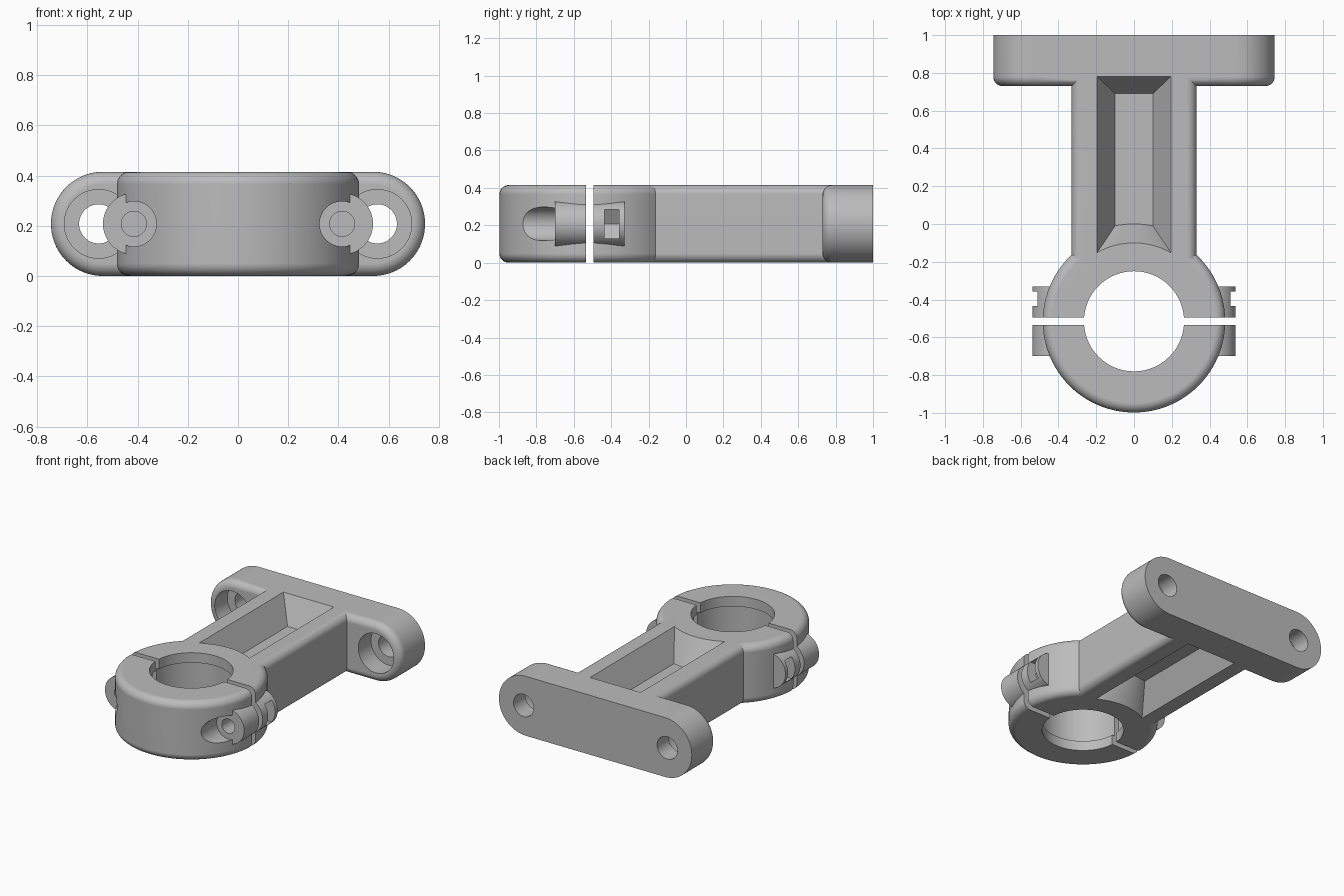
import bpy, bmesh
from math import sin, cos, pi, sqrt

cube = bpy.data.objects.get("Cube")
if cube:
    bpy.data.objects.remove(cube, do_unlink=True)

H = 0.415            # overall height
MID = H / 2
RING_Y = -0.515      # clamp centre
RING_R = 0.483
FILLET = 0.05
STEPS = 8

grey = bpy.data.materials.new("light_grey")
grey.use_nodes = True
grey.diffuse_color = (0.5, 0.5, 0.5, 1)
grey.node_tree.nodes["Principled BSDF"].inputs["Base Color"].default_value = (0.5, 0.5, 0.5, 1)


def loft(name, loops):
    """Closed solid through matching loops of points."""
    bm = bmesh.new()
    rows = [[bm.verts.new([round(c, 5) for c in p]) for p in loop] for loop in loops]
    n = len(rows[0])
    for a, b in zip(rows, rows[1:]):
        for i in range(n):
            j = (i + 1) % n
            bm.faces.new((a[i], a[j], b[j], b[i]))
    bm.faces.new(rows[0][::-1])
    bm.faces.new(rows[-1])
    bmesh.ops.recalc_face_normals(bm, faces=bm.faces)
    mesh = bpy.data.meshes.new(name)
    bm.to_mesh(mesh)
    bm.free()
    mesh.materials.append(grey)
    obj = bpy.data.objects.new(name, mesh)
    bpy.context.collection.objects.link(obj)
    return obj


def combine(target, tool, operation="DIFFERENCE"):
    mod = target.modifiers.new("combine", "BOOLEAN")
    mod.operation = operation
    mod.solver = "EXACT"
    mod.object = tool
    bpy.context.view_layer.objects.active = target
    bpy.ops.object.modifier_apply(modifier=mod.name)
    bpy.data.objects.remove(tool, do_unlink=True)


def disc(r, z, n=96):
    return [(r * cos(2 * pi * i / n), RING_Y + r * sin(2 * pi * i / n), z) for i in range(n)]


def rounded(half_w, half_h, r, y, steps):
    """Rounded rectangle standing across y."""
    loop = []
    for q, (sx, sz) in enumerate([(1, 1), (-1, 1), (-1, -1), (1, -1)]):
        for i in range(steps + 1):
            a = (q + i / steps) * pi / 2
            loop.append((sx * (half_w - r) + r * cos(a), y, MID + sz * (half_h - r) + r * sin(a)))
    return loop


def rod(name, x, r, y0, y1, n=48):
    return loft(name, [[(x + r * cos(2 * pi * i / n), y, MID + r * sin(2 * pi * i / n))
                        for i in range(n)] for y in (y0, y1)])


def box(name, y0, y1):
    return loft(name, [[(-1.5, y, -1), (1.5, y, -1), (1.5, y, 1), (-1.5, y, 1)] for y in (y0, y1)])


arc = [i / STEPS * pi / 2 for i in range(STEPS + 1)]

# clamp ring with rounded outer rims
lower = [(RING_R - FILLET + FILLET * sin(a), FILLET - FILLET * cos(a)) for a in arc]
upper = [(r, H - z) for r, z in reversed(lower)]
body = loft("bracket", [disc(r, z) for r, z in lower + upper])

# arm with rounded long edges
combine(body, loft("arm", [rounded(0.33, MID, FILLET, y, STEPS) for y in (-0.35, 0.9)]), "UNION")

# mounting flange, rounded along its front edge
flange = []
for a in arc:
    inset = FILLET * (1 - sin(a))
    flange.append(rounded(0.745 - inset, MID - inset, MID - inset - 0.0005,
                          0.73 + FILLET * (1 - cos(a)), 20))
flange.append(rounded(0.745, MID, MID - 0.0005, 1.0, 20))
combine(body, loft("flange", flange), "UNION")

# bolt lugs on both sides
for s in (-1, 1):
    combine(body, rod("lug", s * 0.415, 0.123, -0.70, -0.33), "UNION")

# stepped bore
bore = [(0.265, -0.1), (0.265, 0.07), (0.285, 0.07), (0.285, H - 0.07), (0.265, H - 0.07), (0.265, H + 0.1)]
combine(body, loft("bore", [disc(r, z) for r, z in bore]))


# tapered pockets in the top and underside of the arm
def pocket_loop(t, flip):
    w, back, r = 0.1 + 0.095 * t, 0.69 + 0.09 * t, 0.515 - 0.1 * t
    z = H - 0.18 * (1 - t)
    z = H - z if flip else z
    loop = [(w, back, z), (-w, back, z)]
    for i in range(17):
        x = w * (i / 8 - 1)
        loop.append((x, RING_Y + sqrt(r * r - x * x), z))
    return loop


for flip in (False, True):
    combine(body, loft("pocket", [pocket_loop(t, flip) for t in (0, 1.1)]))

# bolt seats, bolt holes, nut slots and flange screw holes
for s in (-1, 1):
    combine(body, rod("bolt_seat", s * 0.415, 0.09, -1.1, -0.70))
    combine(body, rod("bolt_hole", s * 0.415, 0.05, -0.8, -0.40))
    slot = [(0.325, 0), (0.37, 0.077), (0.7, 0.077), (0.7, -0.077), (0.37, -0.077)]
    combine(body, loft("nut_slot", [[(s * x, y, MID + z) for x, z in slot] for y in (-0.435, -0.358)]))
    combine(body, rod("screw_hole", s * 0.555, 0.078, 0.6, 1.1))
    combine(body, rod("screw_seat", s * 0.555, 0.137, 0.6, 0.87))

# split the clamp into the bracket and its removable cap
cap = body.copy()
cap.data = body.data.copy()
cap.name = "clamp_cap"
bpy.context.collection.objects.link(cap)
combine(body, box("front_cut", -2, -0.495))
combine(cap, box("back_cut", -0.535, 2))

for obj in (body, cap):
    bpy.ops.object.select_all(action="DESELECT")
    obj.select_set(True)
    bpy.context.view_layer.objects.active = obj
    bpy.ops.object.shade_smooth_by_angle(angle=0.5)
    obj.modifiers.new("even_shading", "WEIGHTED_NORMAL").keep_sharp = True
